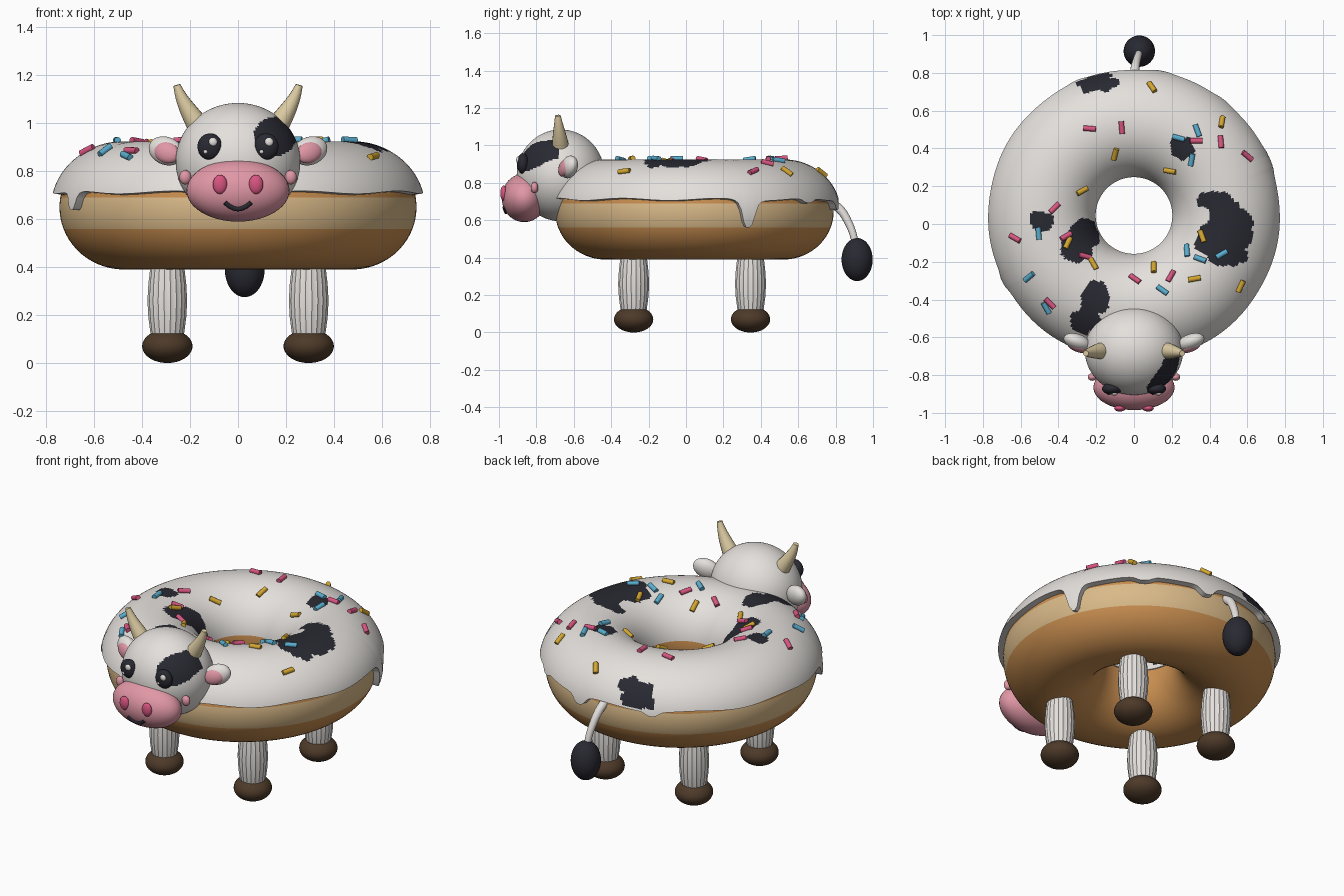
import bpy, bmesh, math
from math import sin, cos, pi, asin, sqrt, radians
from mathutils import Vector, Matrix, noise

if "Cube" in bpy.data.objects:
    bpy.data.objects.remove(bpy.data.objects["Cube"])


def material(name, rgb):
    m = bpy.data.materials.new(name)
    m.diffuse_color = (*rgb, 1)
    m.use_nodes = True
    m.node_tree.nodes["Principled BSDF"].inputs["Base Color"].default_value = m.diffuse_color
    return m


WHITE = material("milk white", (.78, .75, .72))
BLACK = material("soft black", (.022, .022, .032))
PINK = material("muzzle pink", (.75, .31, .38))
HOT = material("hot pink", (.68, .09, .22))
DOUGH = material("baked dough", (.58, .27, .08))
BAND = material("pale dough", (.70, .49, .25))
HORN = material("horn cream", (.73, .61, .37))
BROWN = material("hoof brown", (.075, .042, .022))
BLUE = material("sprinkle blue", (.10, .42, .62))
YELLOW = material("sprinkle yellow", (.65, .38, .03))
CY = .045            # y of the ring centre


def finish(name, bm, mats, angle=40):
    bmesh.ops.recalc_face_normals(bm, faces=bm.faces)
    me = bpy.data.meshes.new(name)
    bm.to_mesh(me)
    bm.free()
    for m in mats:
        me.materials.append(m)
    ob = bpy.data.objects.new(name, me)
    bpy.context.collection.objects.link(ob)
    bpy.ops.object.select_all(action='DESELECT')
    ob.select_set(True)
    bpy.context.view_layer.objects.active = ob
    bpy.ops.object.shade_smooth_by_angle(angle=radians(angle))
    return ob


def rings(name, point, nu, nv, mats, rule=None, close_v=True, angle=40):
    """Closed rings of nu points, nv rings; caps the ends unless close_v."""
    bm = bmesh.new()
    g = [[bm.verts.new(point(i, j)) for i in range(nu)] for j in range(nv)]
    for j in range(nv if close_v else nv - 1):
        a, b = g[j], g[(j + 1) % nv]
        for i in range(nu):
            k = (i + 1) % nu
            bm.faces.new((a[i], a[k], b[k], b[i]))
    if not close_v:
        bm.faces.new(g[0])
        bm.faces.new(g[-1])
    if rule:
        for f in bm.faces:
            f.material_index = rule(f.calc_center_median())
    return finish(name, bm, mats, angle)


def ball(name, c, r, mats, rot=None, rule=None, seg=40, rows=24):
    bm = bmesh.new()
    bmesh.ops.create_uvsphere(bm, u_segments=seg, v_segments=rows, radius=1)
    M = Matrix.Translation(c) @ (rot or Matrix()) @ Matrix.Diagonal((*r, 1))
    bm.transform(M)
    if rule:
        for f in bm.faces:
            f.material_index = rule(f.calc_center_median())
    return finish(name, bm, mats, 60)


def tube(name, pts, radii, mat):
    cu = bpy.data.curves.new(name, 'CURVE')
    cu.dimensions = '3D'
    cu.bevel_depth = 1
    cu.bevel_resolution = 6
    cu.use_fill_caps = True
    s = cu.splines.new('NURBS')
    s.points.add(len(pts) - 1)
    for p, co, r in zip(s.points, pts, radii):
        p.co, p.radius = (*co, 1), r
    s.order_u, s.use_endpoint_u = 4, True
    tmp = bpy.data.objects.new(name + "_path", cu)
    bpy.context.collection.objects.link(tmp)
    bpy.context.view_layer.update()
    me = bpy.data.meshes.new_from_object(
        tmp.evaluated_get(bpy.context.evaluated_depsgraph_get()))
    bpy.data.objects.remove(tmp)
    bm = bmesh.new()
    bm.from_mesh(me)
    return finish(name, bm, [mat], 50)


# Dough ring with a pale band round the outside
def span(a, b, n):
    return [a + (b - a) * k / n for k in range(n)]


lo, hi = asin(-.09 / .26), asin(.04 / .26)
phis = span(lo, hi, 6) + span(hi, 2 * pi + lo, 58)


def dough_point(i, j):
    t, r = 2 * pi * i / 128, .475 + .27 * cos(phis[j])
    return r * cos(t), CY + r * sin(t), .65 + .26 * sin(phis[j])


rings("dough", dough_point, 128, len(phis), [DOUGH, BAND],
      lambda c: int(.56 < c.z < .69 and math.hypot(c.x, c.y - CY) > .5))

# Icing shell with drips and dark spots
DRIPS = [(22, .15, .05), (207, .08, .045), (79, .055, .06), (113, .025, .05),
         (52, .025, .06), (262, .05, .05)]
SPOTS = [(-.20, .75, .11, .045), (-.25, .73, .05, .05), (.25, .40, .065, .06),
         (.43, .12, .10, .055), (.49, -.03, .10, .16), (.57, -.03, .065, .11),
         (.40, -.08, .08, .08), (.50, -.17, .10, .06), (-.49, .01, .065, .055),
         (-.26, -.05, .075, .09), (-.30, -.13, .08, .07),
         (-.21, -.39, .085, .08), (-.26, -.51, .08, .065)]
NT, NP = 288, 64


def icing_surface(p):
    return .48 + (.29 + .01 * cos(p)) * cos(p), .65 + .275 * sin(p)


def icing_point(i, j):
    t = 2 * pi * i / NT
    z = .712 + .006 * sin(9 * t)
    for deg, depth, w in DRIPS:
        d = (t - radians(deg) + pi) % (2 * pi) - pi
        z -= depth / (1 + (d / w) ** 4)
    p0, p1 = asin((z - .65) / .275), pi - asin(.04 / .275)
    if j < NP:
        r, z = icing_surface(p0 + (p1 - p0) * j / (NP - 1))
    else:                      # hidden underside
        p = p1 + (p0 - p1) * (j - NP) / 15
        r, z = .475 + .262 * cos(p), .65 + .25 * sin(p)
    return r * cos(t), CY + r * sin(t), z


def icing_spot(c):
    if c.z < .72:
        return 0
    x = c.x + .025 * noise.noise(c * 16)
    y = c.y + .025 * noise.noise(c * 16 + Vector((7, 3, 1)))
    return int(any(((x - a) / u) ** 2 + ((y - b) / v) ** 2 < 1
                   for a, b, u, v in SPOTS))


rings("icing", icing_point, NT, NP + 16, [WHITE, BLACK], icing_spot, angle=50)

# Sprinkles: x, y, heading in degrees
PINKS = [(-.235, .505, -5), (-.065, .51, 95), (.33, .44, 0), (.46, .435, 95),
         (.6, .36, -40), (-.63, -.075, -30), (-.42, .085, 45), (-.36, -.065, 30),
         (-.26, -.17, -15), (.005, -.29, -35), (.195, -.275, 60), (-.445, -.42, -45)]
BLUES = [(.335, .495, 110), (.235, .455, -15), (.305, .34, 80), (-.505, -.05, 95),
         (-.555, -.28, 40), (-.465, -.445, -60), (.28, -.14, 95), (.35, -.185, -20),
         (.465, -.16, 30), (.15, -.35, -35)]
YELLOWS = [(.095, .725, -55), (.465, .54, 80), (-.1, .37, 75), (.19, .28, -10),
           (-.275, .175, 30), (-.35, -.1, 65), (-.215, -.21, -60), (.105, -.23, 90),
           (.36, -.065, 110), (.32, -.29, 10), (.565, -.33, 65)]


def icing_top(x, y):
    d = math.hypot(x, y - CY) - .48
    return .65 + .275 * sqrt(max(0, 1 - (d / (.30 if d > 0 else .28)) ** 2))


for name, mat, items in (("pink_sprinkles", HOT, PINKS), ("blue_sprinkles", BLUE, BLUES),
                         ("yellow_sprinkles", YELLOW, YELLOWS)):
    bm = bmesh.new()
    for x, y, deg in items:
        dx, dy = .03 * cos(radians(deg)), .03 * sin(radians(deg))
        a = Vector((x - dx, y - dy, icing_top(x - dx, y - dy)))
        b = Vector((x + dx, y + dy, icing_top(x + dx, y + dy)))
        rot = (b - a).to_track_quat('Z', 'Y').to_matrix().to_4x4()
        mid = Vector((x, y, icing_top(x, y) + .006))
        bmesh.ops.create_cone(bm, cap_ends=True, segments=12, radius1=.014, radius2=.014,
                              depth=.066, matrix=Matrix.Translation(mid) @ rot)
    finish(name, bm, [mat])

# Head with a dark eye patch
ball("head", (0, -.67, .84), (.26, .235, .245), [WHITE, BLACK], seg=128, rows=96,
     rule=lambda c: int(c.y < -.68 and ((c.x - .155) / .088) ** 2
                        + ((c.z - .945) / .082) ** 2 < 1))
ball("muzzle", (0, -.865, .72), (.215, .12, .13), [PINK])


def muzzle_y(x, z):
    return -.865 - .12 * sqrt(1 - (x / .215) ** 2 - ((z - .72) / .13) ** 2)


# Smile
smile = [(.055 * k / 3, .642 + .028 * (k / 3) ** 2) for k in range(-3, 4)]
tube("mouth", [(x, muzzle_y(x, z), z) for x, z in smile], [.01] * 7, BLACK)

# Paired face parts
for s, side in ((-1, "left"), (1, "right")):
    ball(side + "_nostril", (s * .075, -.975, .745), (.03, .018, .04), [HOT], seg=24, rows=16)
    ball(side + "_cheek", (s * .22, -.81, .775), (.025, .02, .03), [PINK], seg=20, rows=12)
    ball(side + "_eye", (s * .117, -.872, .903), (.052, .032, .055), [BLACK])
    ball(side + "_eye_glint", (s * .117 + .012, -.898, .922), (.018, .01, .018), [WHITE],
         seg=20, rows=12)
    ball(side + "_eye_spark", (s * .117 - .018, -.897, .882), (.009, .008, .009), [WHITE],
         seg=16, rows=10)
    tilt = Matrix.Rotation(-s * radians(22), 4, 'Y') @ Matrix.Rotation(s * radians(20), 4, 'Z')
    ball(side + "_ear", (s * .30, -.625, .885), (.078, .042, .058), [WHITE], tilt)
    ball(side + "_inner_ear", (s * .298, -.652, .879), (.058, .025, .044), [PINK], tilt)
    tube(side + "_horn",
         [(s * .16, -.67, .98), (s * .20, -.675, 1.045), (s * .235, -.68, 1.09),
          (s * .255, -.685, 1.16)], [.048, .04, .028, .015], HORN)

# Fluted legs and hooves
LEG = [(.08, .06), (.13, .072), (.19, .08), (.26, .084), (.33, .08), (.39, .073), (.45, .064)]
for x, side in ((-.295, "left"), (.295, "right")):
    for y, end in ((-.28, "front"), (.345, "back")):
        def leg_point(i, j):
            z, r = LEG[j]
            r *= 1 if i % 2 else .95
            t = 2 * pi * i / 40
            return x + r * cos(t), y + r * sin(t), z
        rings(f"{end}_{side}_leg", leg_point, 40, len(LEG), [WHITE], close_v=False, angle=30)
        ball(f"{end}_{side}_hoof", (x, y, .07), (.105, .105, .07), [BROWN])

# Tail and tuft
tube("tail", [(0, .75, .70), (.002, .82, .68), (.015, .87, .59), (.025, .90, .52),
              (.028, .91, .44)], [.026, .024, .021, .019, .018], WHITE)
ball("tail_tuft", (.028, .915, .39), (.083, .083, .115), [BLACK])
